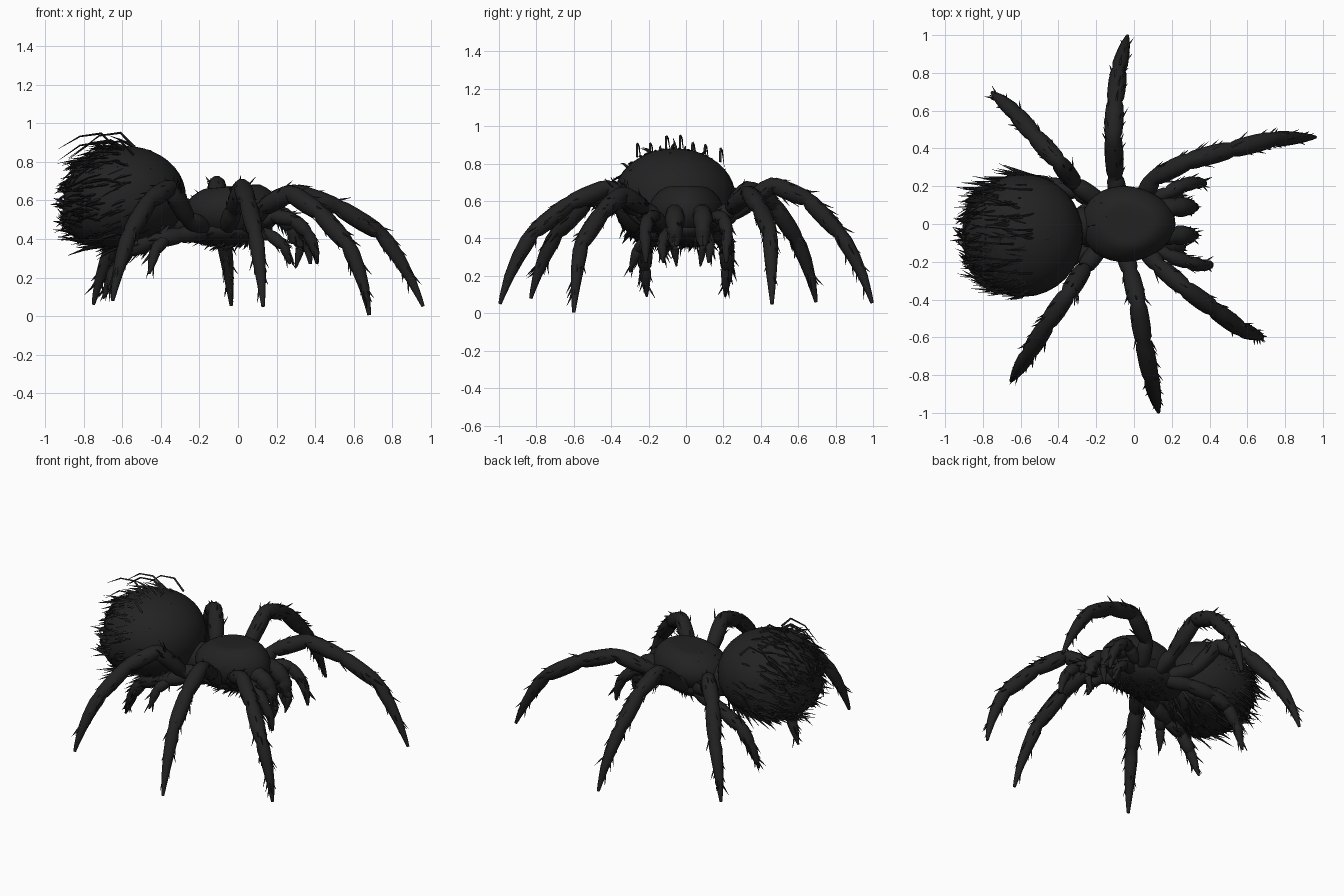
import bpy, bmesh, math, random
from mathutils import Vector

random.seed(4)
cube = bpy.data.objects.get("Cube")
if cube:
    bpy.data.objects.remove(cube)

# One charcoal material for the whole animal
black = bpy.data.materials.new("charcoal_black")
black.use_nodes = True
COLOUR = (0.016, 0.016, 0.016, 1)
black.diffuse_color = COLOUR
bsdf = black.node_tree.nodes["Principled BSDF"]
bsdf.inputs["Base Color"].default_value = COLOUR
bsdf.inputs["Roughness"].default_value = 0.8


def finish(name, bm, smooth=True):
    bmesh.ops.recalc_face_normals(bm, faces=bm.faces)
    mesh = bpy.data.meshes.new(name)
    bm.to_mesh(mesh)
    bm.free()
    mesh.materials.append(black)
    obj = bpy.data.objects.new(name, mesh)
    bpy.context.collection.objects.link(obj)
    if smooth:
        bpy.ops.object.select_all(action="DESELECT")
        obj.select_set(True)
        bpy.context.view_layer.objects.active = obj
        bpy.ops.object.shade_smooth_by_angle(angle=math.radians(50))


def loft(bm, centres, radii, sides=10):
    """Skin round rings along a path, capped at both ends."""
    rings = []
    for i, (c, r) in enumerate(zip(centres, radii)):
        t = centres[min(i + 1, len(centres) - 1)] - centres[max(i - 1, 0)]
        q = t.to_track_quat("Z", "Y")
        rings.append([bm.verts.new(c + q @ Vector((r * math.cos(a), r * math.sin(a), 0)))
                      for a in (math.tau * k / sides for k in range(sides))])
    for a, b in zip(rings, rings[1:]):
        for k in range(sides):
            n = (k + 1) % sides
            bm.faces.new((a[k], a[n], b[n], b[k]))
    bm.faces.new(rings[0][::-1])
    bm.faces.new(rings[-1])


def spike(bm, base, direction, length, width, droop=0.0):
    """A bent three-sided hair."""
    d = direction.normalized()
    tip = base + d * length + Vector((0, 0, -droop))
    loft(bm, [base, base + d * length * 0.5, tip], [width, width * 0.7, width * 0.08], 3)


def random_direction():
    return Vector([random.gauss(0, 1) for _ in range(3)]).normalized()


def limb(name, joints, radii, hairs=0, bow=0.0):
    """Segmented limb with pinched joints; the last segment bows outward to a claw."""
    pts = [Vector(j) for j in joints]
    bm, hair = bmesh.new(), bmesh.new()
    centres, widths = [pts[0]], [radii[0] * 0.8]
    for i, (a, b) in enumerate(zip(pts, pts[1:])):
        last = i == len(pts) - 2
        along = (b - a).normalized()
        outward = Vector((along.x, along.y, 0)).normalized() * (bow if last else 0)
        for f, swell in ((0.12, 1), (0.35, 1.06), (0.62, 1.08), (0.88, 1), (1, 0.82)):
            centres.append(a.lerp(b, f) + outward * math.sin(math.pi * f))
            w = f ** 1.5 if last else f
            widths.append((radii[i] * (1 - w) + radii[i + 1] * w) * (1 if last else swell))
        for _ in range(hairs if i else 0):
            f = random.random() * (0.75 if last else 1)
            out = along.cross(random_direction()).normalized()
            root = a.lerp(b, f) + outward * math.sin(math.pi * f)
            r = radii[i] * (1 - f) + radii[i + 1] * f
            spike(hair, root + out * r * 0.8, out * random.uniform(0.2, 0.6) + along,
                  random.uniform(0.04, 0.085), 0.007)
    loft(bm, centres, widths)
    finish(name, bm)
    if hairs:
        finish(name + "_hair", hair, False)


def place(centre, size, n):
    return Vector([c + s * k for c, s, k in zip(centre, size, n)])


def ellipsoid(name, centre, size, shape=lambda n: n):
    bm = bmesh.new()
    bmesh.ops.create_uvsphere(bm, u_segments=32, v_segments=20, radius=1)
    for v in bm.verts:
        v.co = place(centre, size, shape(v.co))
    finish(name, bm)


# Body
ABDOMEN, ABDOMEN_SIZE = (-0.585, -0.06, 0.62), (0.315, 0.325, 0.262)


def full_rear(n):
    """Swell the rear underside so it hangs as a blunt sack."""
    p = n * (1 + 0.3 * (max(-n.x, 0) + 0.3 * abs(n.y)) * max(-n.z, 0))
    p.z = max(p.z, -1)
    return p


def shield(n):
    """Flat-topped, with the front raised and narrowed."""
    z = min(n.z, 0.75 + 0.08 * n.z)
    return Vector((n.x, n.y * (1 - 0.1 * n.x), z + 0.15 * n.x * max(n.z, 0)))


ellipsoid("abdomen", ABDOMEN, ABDOMEN_SIZE, full_rear)
ellipsoid("carapace", (-0.03, 0.0, 0.545), (0.25, 0.2, 0.155), shield)
ellipsoid("sternum", (-0.08, 0, 0.45), (0.26, 0.16, 0.085))
ellipsoid("waist", (-0.27, -0.01, 0.5), (0.1, 0.1, 0.11))

# Walking legs, from hip to claw
LEG = (0.046, 0.045, 0.047, 0.046, 0.043, 0.009)
legs = {
    "left_front_leg": [(0.04, 0.12, 0.46), (0.1, 0.24, 0.56), (0.29, 0.335, 0.645),
                       (0.52, 0.395, 0.565), (0.74, 0.45, 0.43), (0.96, 0.46, 0.05)],
    "left_middle_leg": [(-0.08, 0.12, 0.46), (-0.1, 0.25, 0.53), (-0.11, 0.46, 0.69),
                        (-0.1, 0.65, 0.61), (-0.08, 0.82, 0.43), (-0.035, 0.995, 0.055)],
    "left_rear_leg": [(-0.17, 0.11, 0.46), (-0.31, 0.21, 0.52), (-0.4, 0.33, 0.67),
                      (-0.53, 0.47, 0.58), (-0.63, 0.59, 0.4), (-0.75, 0.695, 0.06)],
    "right_front_leg": [(0.04, -0.11, 0.46), (0.13, -0.22, 0.56), (0.27, -0.34, 0.64),
                        (0.42, -0.45, 0.54), (0.57, -0.56, 0.37), (0.68, -0.6, 0.005)],
    "right_middle_leg": [(-0.06, -0.12, 0.46), (-0.02, -0.25, 0.55), (0.02, -0.42, 0.675),
                         (0.05, -0.62, 0.59), (0.09, -0.82, 0.43), (0.13, -0.995, 0.05)],
    "right_rear_leg": [(-0.17, -0.11, 0.46), (-0.26, -0.23, 0.5), (-0.35, -0.37, 0.67),
                       (-0.46, -0.53, 0.6), (-0.56, -0.69, 0.43), (-0.65, -0.83, 0.08)],
}
for name, joints in legs.items():
    limb(name, joints, LEG, 12, 0.02)

for side, label, reach in ((1, "left", -0.035), (-1, "right", 0.0)):
    # Hind legs tucked beneath the abdomen
    limb(f"{label}_hind_leg", [(-0.16, side * 0.1, 0.44), (-0.3, side * 0.17, 0.42),
                               (-0.45, side * 0.21, 0.39), (-0.57, side * 0.22, 0.34),
                               (-0.64, side * 0.22, 0.24), (-0.7, side * 0.21, 0.09)],
         (0.045, 0.045, 0.043, 0.04, 0.034, 0.006), 8)
    # Feelers, jaws and fangs
    limb(f"{label}_feeler", [(0.08, side * 0.12, 0.47), (0.18, side * 0.165, 0.52),
                             (0.29 + reach, side * 0.205, 0.5), (0.36 + reach, side * 0.22, 0.43),
                             (0.41 + reach, side * 0.215, 0.27)],
         (0.036, 0.036, 0.036, 0.033, 0.008), 5, 0.012)
    y = 0.015 + side * 0.075
    limb(f"{label}_jaw", [(0.1, y * 0.8, 0.53), (0.22, y, 0.53), (0.29, y, 0.46), (0.3, y, 0.38)],
         (0.05, 0.052, 0.045, 0.032), 5)
    limb(f"{label}_fang", [(0.29, y, 0.42), (0.325, y, 0.36), (0.3, y * 0.85, 0.25)],
         (0.028, 0.024, 0.004))
    limb(f"{label}_mouth_limb", [(0.06, side * 0.06, 0.44), (0.17, side * 0.11, 0.42),
                                 (0.24, side * 0.13, 0.36), (0.27, side * 0.12, 0.27)],
         (0.035, 0.033, 0.027, 0.006), 4)
limb("right_hind_spur", [(-0.38, -0.2, 0.4), (-0.43, -0.26, 0.34), (-0.46, -0.3, 0.22)],
     (0.035, 0.03, 0.006), 4)

# Shaggy swept-back bristles, thickest toward the rear and underside
bm = bmesh.new()
for _ in range(800):
    n = random_direction()
    if n.x > random.uniform(-0.5, 0.5) and n.z > -0.55:
        continue
    base = place(ABDOMEN, ABDOMEN_SIZE, full_rear(n) * 0.985)
    sweep = Vector((-1, 0, -0.1))
    sweep -= n * sweep.dot(n) * 0.85
    length = random.uniform(0.06, 0.17) * (0.5 if n.x < -0.75 else 1)
    spike(bm, base, sweep + n * random.uniform(0.0, 0.25) + random_direction() * 0.35,
          length, random.uniform(0.006, 0.012), 0.01)
# Long strands standing above the back
for k in range(7):
    y = -0.27 + 0.075 * k + random.uniform(-0.02, 0.02)
    rise = 1 - ((y + 0.06) / 0.36) ** 2
    root = Vector((-0.54 - 0.05 * (k % 3), y, 0.62 + 0.26 * math.sqrt(rise)))
    peak = root + Vector((-0.07, 0, random.uniform(0.04, 0.075)))
    shoulder = peak + Vector((-0.11, 0.01, -0.015))
    end = shoulder + Vector((-0.11, 0.01, random.uniform(-0.1, -0.04)))
    loft(bm, [root, peak, shoulder, end], [0.008, 0.007, 0.005, 0.001], 3)
finish("abdomen_bristles", bm, False)

# Fuzz on the carapace, thicker below the sternum
bm = bmesh.new()
for _ in range(240):
    n = random_direction()
    if random.random() < 0.65:
        n.z = -abs(n.z)
    base = place((-0.05, 0, 0.5), (0.22, 0.16, 0.135), n)
    spike(bm, base, n * 0.5 + Vector((-0.6, 0, 0)) + random_direction() * 0.3,
          random.uniform(0.03, 0.07), 0.007)
finish("body_fuzz", bm, False)
